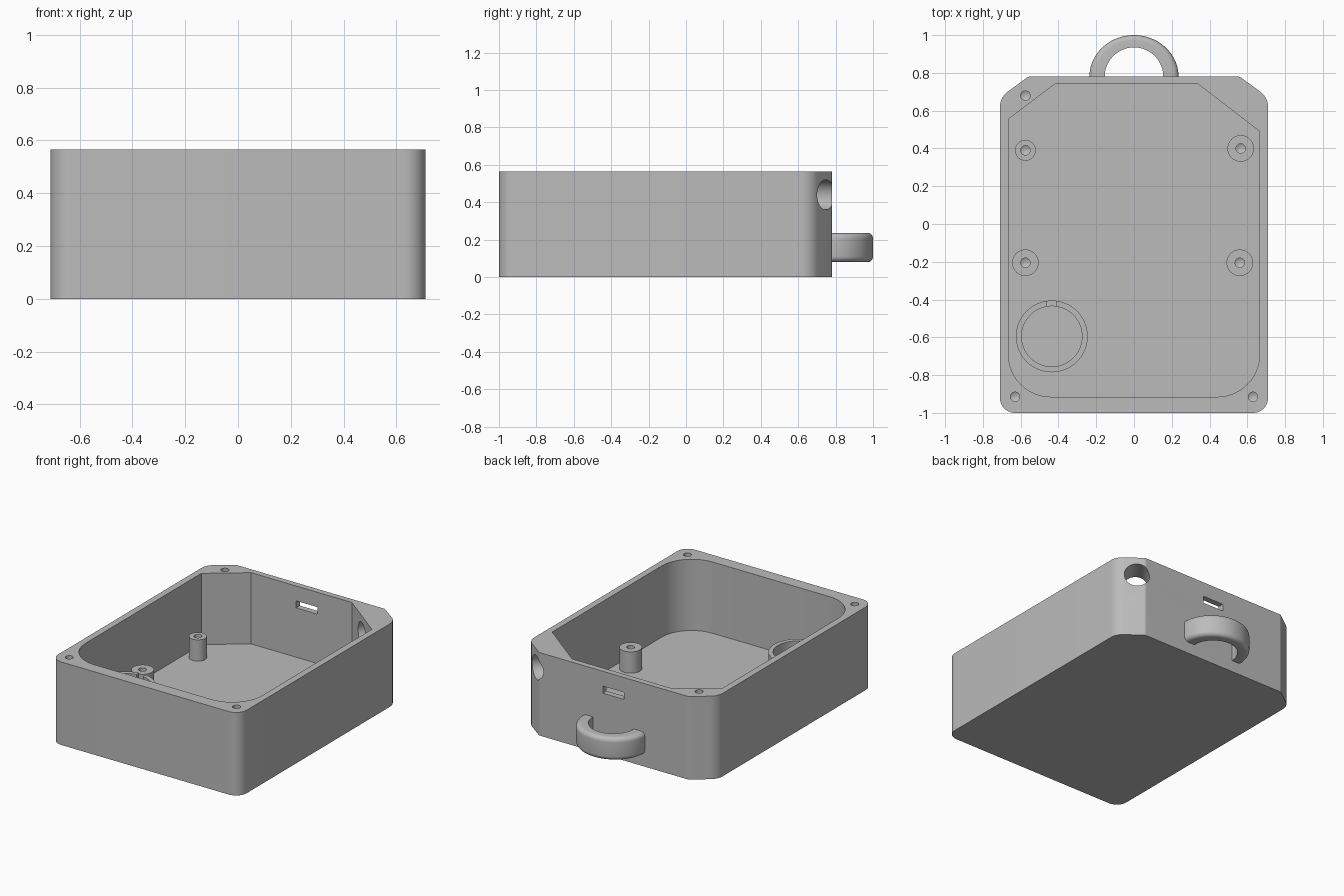
import bpy, bmesh
from math import pi, sin, cos, tan, atan2
from mathutils import Vector, Matrix

cube = bpy.data.objects.get("Cube")
if cube:
    bpy.data.objects.remove(cube)

grey = bpy.data.materials.new("plain grey")
grey.use_nodes = True
COLOUR = (0.5, 0.5, 0.5, 1)
grey.diffuse_color = COLOUR
grey.node_tree.nodes["Principled BSDF"].inputs["Base Color"].default_value = COLOUR

HEIGHT, FLOOR, BACK = 0.565, 0.08, 0.78
BOSS_TOP = 0.225


def finish(name, bm):
    """Turn a bmesh into a named object."""
    bmesh.ops.recalc_face_normals(bm, faces=bm.faces)
    mesh = bpy.data.meshes.new(name)
    bm.to_mesh(mesh)
    bm.free()
    mesh.materials.append(grey)
    obj = bpy.data.objects.new(name, mesh)
    bpy.context.collection.objects.link(obj)
    return obj


def rounded(corners):
    """Outline from (x, y, fillet radius) corners."""
    out = []
    for i, (x, y, r) in enumerate(corners):
        p = Vector((x, y))
        if not r:
            out.append(p)
            continue
        a = (Vector(corners[i - 1][:2]) - p).normalized()
        b = (Vector(corners[(i + 1) % len(corners)][:2]) - p).normalized()
        half = a.angle(b) / 2
        centre = p + (a + b).normalized() * (r / sin(half))
        start = p + a * (r / tan(half)) - centre
        end = p + b * (r / tan(half)) - centre
        a0 = atan2(start.y, start.x)
        turn = (atan2(end.y, end.x) - a0 + pi) % (2 * pi) - pi
        for k in range(13):
            t = a0 + turn * k / 12
            out.append(centre + r * Vector((cos(t), sin(t))))
    return out


def prism(name, corners, z0, z1):
    bm = bmesh.new()
    face = bm.faces.new([bm.verts.new((p.x, p.y, z0)) for p in rounded(corners)])
    top = bmesh.ops.extrude_face_region(bm, geom=[face])["geom"]
    bmesh.ops.translate(bm, vec=(0, 0, z1 - z0),
                        verts=[v for v in top if isinstance(v, bmesh.types.BMVert)])
    return finish(name, bm)


def cylinder(name, x, y, r, z0, z1, tip=0, sides=48):
    """Upright cylinder, with an optional drill tip below."""
    bm = bmesh.new()
    bmesh.ops.create_cone(bm, cap_ends=True, segments=sides, radius1=r, radius2=r,
                          depth=z1 - z0, matrix=Matrix.Translation((x, y, (z0 + z1) / 2)))
    if tip:
        base = [f for f in bm.faces if f.normal.z < -0.9]
        for v in bmesh.ops.poke(bm, faces=base)["verts"]:
            v.co.z -= tip
    return finish(name, bm)


def box(name, centre, size):
    bm = bmesh.new()
    bmesh.ops.create_cube(bm, size=1, matrix=Matrix.Translation(centre) @ Matrix.Diagonal((*size, 1)))
    return finish(name, bm)


def cut(obj, *cutters):
    """Subtract cutters from the object, then remove them."""
    bpy.context.view_layer.objects.active = obj
    for c in cutters:
        c.hide_render = True
        mod = obj.modifiers.new("cut", "BOOLEAN")
        mod.operation, mod.solver, mod.object = "DIFFERENCE", "EXACT", c
        bpy.ops.object.modifier_apply(modifier=mod.name)
        bpy.data.objects.remove(c)


def drill(x, y, top, depth):
    return cylinder("drill", x, y, 0.025, top - depth, top + 0.02, tip=0.015, sides=24)


parts = []

# Case body: chamfered at the back, rounded at the front
case = prism("case_body", [
    (-0.71, -1, 0.08), (0.71, -1, 0.08), (0.71, 0.67, 0.1), (0.56, BACK, 0.03),
    (-0.56, BACK, 0.03), (-0.71, 0.67, 0.1)], 0, HEIGHT)
cavity = prism("cavity", [
    (-0.665, -0.915, 0.225), (0.665, -0.915, 0.225), (0.665, 0.49, 0), (0.34, 0.74, 0),
    (-0.42, 0.74, 0), (-0.665, 0.555, 0)], FLOOR, HEIGHT + 0.1)
cut(case, cavity)

# Lid screw holes
cut(case, *[drill(x, y, HEIGHT, 0.2)
            for x, y in ((-0.575, 0.68), (-0.63, -0.915), (0.63, -0.915))])

# Connector slot and round port through the back
port = cylinder("port", 0, 0, 0.08, -0.3, 0.3)
port.data.transform(Matrix.Translation((0.605, 0.75, 0.44))
                    @ Vector((0.6, 0.8, 0)).to_track_quat("Z", "Y").to_matrix().to_4x4())
cut(case, port, box("slot", (0, 0.76, 0.44), (0.16, 0.2, 0.048)))
parts.append(case)

# Board standoffs
for name, x, y, r in (("back_right", -0.575, 0.39, 0.055), ("back_left", 0.565, 0.4, 0.07),
                      ("front_right", -0.575, -0.205, 0.07), ("front_left", 0.56, -0.205, 0.07)):
    post = cylinder("standoff_" + name, x, y, r, FLOOR - 0.01, BOSS_TOP)
    cut(post, drill(x, y, BOSS_TOP, 0.11))
    parts.append(post)

# Round holder with a wire notch
cx, cy, rim = -0.435, -0.595, 0.31
holder = cylinder("round_holder", cx, cy, 0.19, FLOOR - 0.01, rim, sides=64)
cut(holder, cylinder("bore", cx, cy, 0.16, FLOOR - 0.05, rim + 0.1, sides=64),
    box("notch", (cx, cy + 0.18, rim), (0.05, 0.12, 0.2)))
parts.append(holder)

# Hanging loop: a band with rounded outer edges swept over half a turn
z0, z1, fillet = 0.08, 0.235, 0.03
section = [(0, z1), (0, z0)]
for zc, a0 in ((z0 + fillet, -pi / 2), (z1 - fillet, 0)):
    for k in range(7):
        a = a0 + pi / 2 * k / 6
        section.append((1 - 0.4 * (1 - cos(a)), zc + fillet * sin(a)))
bm = bmesh.new()
STEPS = 40
rings = []
for i in range(-1, STEPS + 2):
    a = pi * min(max(i, 0), STEPS) / STEPS
    sunk = 0.02 if i in (-1, STEPS + 1) else 0
    rings.append([bm.verts.new(((0.155 + 0.081 * t) * cos(a),
                                BACK - sunk + (0.155 + 0.065 * t) * sin(a), z))
                  for t, z in section])
for r0, r1 in zip(rings, rings[1:]):
    for j in range(len(section)):
        bm.faces.new((r0[j - 1], r0[j], r1[j], r1[j - 1]))
bm.faces.new(rings[0])
bm.faces.new(rings[-1])
parts.append(finish("hanging_loop", bm))

# Smooth the curved walls, keep edges crisp
bpy.ops.object.select_all(action="DESELECT")
for obj in parts:
    obj.select_set(True)
bpy.context.view_layer.objects.active = case
bpy.ops.object.shade_smooth_by_angle(angle=pi / 6)
